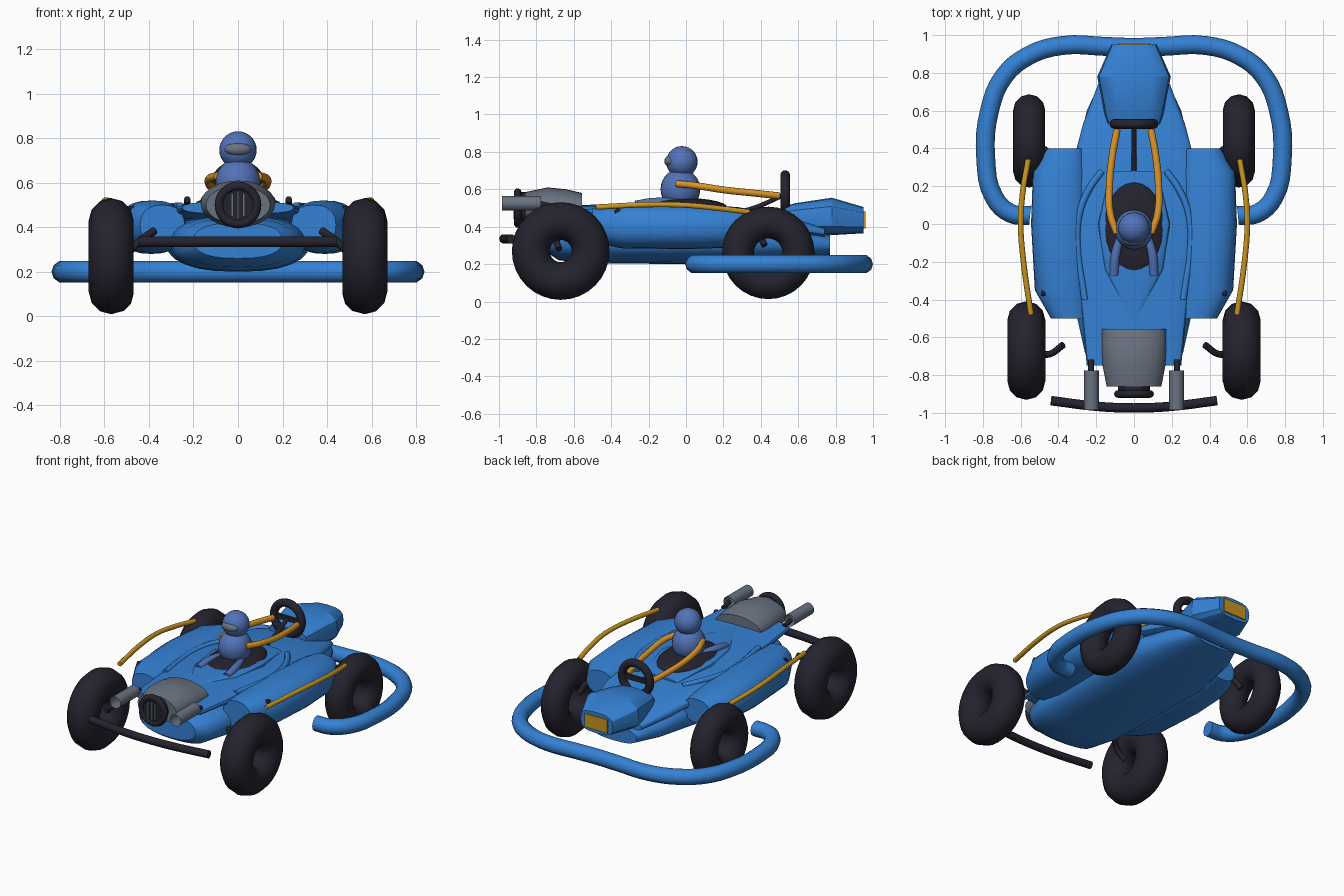
import bpy, bmesh, math
from mathutils import Vector

if "Cube" in bpy.data.objects:
    bpy.data.objects.remove(bpy.data.objects["Cube"])


def material(name, r, g, b):
    m = bpy.data.materials.new(name)
    m.diffuse_color = (r, g, b, 1)
    m.use_nodes = True
    m.node_tree.nodes["Principled BSDF"].inputs["Base Color"].default_value = m.diffuse_color
    return m


BLUE = material("body_blue", .035, .22, .66)
SUIT = material("suit_blue", .085, .17, .48)
BLACK = material("rubber_black", .018, .017, .028)
GREY = material("metal_grey", .14, .17, .22)
GOLD = material("rail_gold", .58, .30, .015)
ORANGE = material("sleeve_orange", .70, .30, .022)


def finish(obj, name, mat, angle=40):
    obj.name = name
    obj.data.materials.clear()
    obj.data.materials.append(mat)
    bpy.ops.object.select_all(action='DESELECT')
    obj.select_set(True)
    bpy.context.view_layer.objects.active = obj
    bpy.ops.object.shade_smooth_by_angle(angle=math.radians(angle))
    return obj


def mesh_from(bm, name, mat, angle=40):
    bmesh.ops.recalc_face_normals(bm, faces=bm.faces)
    me = bpy.data.meshes.new(name)
    bm.to_mesh(me)
    bm.free()
    obj = bpy.data.objects.new(name, me)
    bpy.context.collection.objects.link(obj)
    return finish(obj, name, mat, angle)


def loft(name, mat, sections, power=1.0, n=24, side=1, angle=40):
    """Sections along y: (y, centre x, half width, bottom z, top z)."""
    bm = bmesh.new()
    rings = []
    for y, cx, hw, zb, zt in sections:
        ring = []
        for i in range(n):
            a = 2 * math.pi * i / n
            c, s = math.cos(a), math.sin(a)
            x = math.copysign(abs(c) ** power, c) * hw
            z = (zb + zt) / 2 + math.copysign(abs(s) ** power, s) * (zt - zb) / 2
            ring.append(bm.verts.new((side * (cx + x), y, z)))
        rings.append(ring)
    for a, b in zip(rings, rings[1:]):
        for i in range(n):
            j = (i + 1) % n
            bm.faces.new((a[i], a[j], b[j], b[i]))
    bm.faces.new(rings[0])
    bm.faces.new(rings[-1])
    return mesh_from(bm, name, mat, angle)


def tube(name, mat, points, r, side=1, smooth=True):
    cu = bpy.data.curves.new(name, 'CURVE')
    cu.dimensions = '3D'
    cu.bevel_depth = r
    cu.bevel_resolution = 3
    cu.use_fill_caps = True
    cu.resolution_u = 4
    if smooth:
        sp = cu.splines.new('BEZIER')
        sp.bezier_points.add(len(points) - 1)
        for bp, p in zip(sp.bezier_points, points):
            bp.co = (side * p[0], p[1], p[2])
            bp.handle_left_type = bp.handle_right_type = 'AUTO'
    else:
        sp = cu.splines.new('POLY')
        sp.points.add(len(points) - 1)
        for sp_p, p in zip(sp.points, points):
            sp_p.co = (side * p[0], p[1], p[2], 1)
    obj = bpy.data.objects.new(name, cu)
    bpy.context.collection.objects.link(obj)
    bpy.ops.object.select_all(action='DESELECT')
    obj.select_set(True)
    bpy.context.view_layer.objects.active = obj
    bpy.ops.object.convert(target='MESH')
    return finish(bpy.context.view_layer.objects.active, name, mat, 50)


def ball(name, mat, loc, scale):
    bpy.ops.mesh.primitive_uv_sphere_add(segments=24, ring_count=14, location=loc)
    obj = bpy.context.object
    obj.scale = scale
    return finish(obj, name, mat, 60)


def ring(name, mat, loc, major, minor, rot, minor_n=12):
    bpy.ops.mesh.primitive_torus_add(location=loc, rotation=rot, major_radius=major,
                                     minor_radius=minor, major_segments=32,
                                     minor_segments=minor_n)
    return finish(bpy.context.object, name, mat, 60)


def cylinder(name, mat, loc, r, length, fill='NGON'):
    bpy.ops.mesh.primitive_cylinder_add(vertices=24, radius=r, depth=length, location=loc,
                                        rotation=(math.pi / 2, 0, 0), end_fill_type=fill)
    return finish(bpy.context.object, name, mat)


def box(name, mat, loc, size):
    bpy.ops.mesh.primitive_cube_add(size=1, location=loc)
    obj = bpy.context.object
    obj.scale = size
    return finish(obj, name, mat)


UPRIGHT = (math.pi / 2, 0, 0)
SIDEWAYS = (0, math.pi / 2, 0)

# Lower hull and upper deck
loft("lower_hull", BLUE, [(-.74, 0, .2, .26, .42), (-.68, 0, .26, .22, .44),
                          (-.5, 0, .30, .205, .45), (0, 0, .31, .20, .46),
                          (.3, 0, .32, .205, .45), (.6, 0, .25, .23, .40),
                          (.77, 0, .17, .25, .355)], .8)
loft("upper_deck", BLUE, [(-.75, 0, .25, .46, .515), (-.35, 0, .29, .43, .515),
                          (-.08, 0, .335, .42, .51), (.1, 0, .335, .42, .50),
                          (.3, 0, .33, .40, .48), (.53, 0, .27, .36, .46),
                          (.74, 0, .19, .34, .40)], .7)
loft("cockpit_surround", BLUE, [(-.52, 0, .01, .49, .517), (-.24, 0, .155, .48, .53),
                                (0, 0, .19, .48, .53), (.28, 0, .13, .45, .495)], .7)

# Tail cowl with plate
loft("tail_cowl", BLUE, [(.53, 0, .14, .38, .51), (.58, 0, .155, .365, .525),
                         (.78, 0, .195, .355, .555), (.95, 0, .12, .365, .505)],
     .65, 16, angle=25)
box("tail_plate", GOLD, (0, .954, .435), (.17, .009, .09))

# Perimeter bumper
half = [(.55, .045, .2), (.65, .055, .2), (.74, .14, .2), (.785, .35, .2), (.765, .6, .2),
        (.69, .78, .2), (.56, .89, .2), (.38, .945, .2), (.15, .94, .2)]
tube("perimeter_bumper", BLUE,
     half + [(0, .935, .2)] + [(-x, y, z) for x, y, z in reversed(half)], .05)

# Paired parts
for s, tag in ((-1, "left"), (1, "right")):
    loft("side_pod_" + tag, BLUE, [(-.5, .34, .10, .32, .50), (-.35, .38, .145, .285, .52),
                                   (0, .39, .155, .28, .52), (.28, .39, .145, .29, .505),
                                   (.40, .36, .10, .32, .48)], .85, side=s)
    ring("front_wheel_" + tag, BLACK, (s * .57, -.67, .27), .16, .101, SIDEWAYS)
    ring("rear_wheel_" + tag, BLACK, (s * .555, .44, .26), .162, .085, SIDEWAYS)
    tube("front_stub_" + tag, BLACK, [(.50, -.68, .28), (.45, -.69, .33), (.375, -.64, .385)],
         .018, s)
    tube("rear_stub_" + tag, BLACK, [(.50, .42, .30), (.46, .385, .37), (.38, .36, .40)],
         .018, s)
    tube("pod_stub_" + tag, BLACK, [(.49, -.365, .48), (.39, -.365, .48)], .017, s, False)
    tube("side_rail_" + tag, GOLD, [(.545, -.48, .505), (.585, -.2, .518), (.6, 0, .515),
                                    (.59, .16, .50), (.56, .34, .478)], .015, s)
    tube("cockpit_fairing_" + tag, BLUE, [(.17, .28, .475), (.24, .18, .488), (.29, .05, .49),
                                          (.30, -.1, .49), (.26, -.4, .495)], .018, s)
    tube("arm_" + tag, ORANGE, [(.09, -.05, .63), (.125, .05, .62), (.13, .2, .597),
                                (.115, .36, .58), (.09, .5, .565)], .019, s)
    tube("leg_" + tag, SUIT, [(.07, -.06, .53), (.10, -.18, .53), (.105, -.27, .515)], .025, s)
    cylinder("exhaust_" + tag, GREY, (s * .225, -.88, .525), .039, .21, 'NOTHING')
    tube("exhaust_feed_" + tag, BLACK, [(.228, -.79, .525), (.228, -.72, .51)], .015, s, False)

# Engine cowl, grille and front bar
loft("engine_cowl", GREY, [(-.86, 0, .145, .415, .585), (-.74, 0, .168, .40, .61),
                           (-.64, 0, .172, .41, .60), (-.555, 0, .17, .43, .58)])
ring("grille_ring", BLACK, (0, -.90, .5), .085, .02, UPRIGHT)
cylinder("grille_back", BLACK, (0, -.885, .5), .085, .05)
for i in (-1, 0, 1):
    box("grille_bar", GREY, (i * .025, -.915, .5), (.011, .012, .12 - abs(i) * .015))
tube("front_bar", BLACK, [(-.44, -.935, .335), (-.2, -.965, .335), (0, -.974, .335),
                          (.2, -.965, .335), (.44, -.935, .335)], .025)

# Driver, seat and steering
ball("seat", BLACK, (0, -.03, .505), (.165, .25, .05))
ball("driver_body", SUIT, (0, -.03, .60), (.102, .106, .11))
ball("driver_head", SUIT, (0, -.022, .747), (.084, .084, .084))
ball("visor", GREY, (0, -.082, .75), (.06, .034, .031))
ring("steering_wheel", BLACK, (0, .53, .573), .103, .026, UPRIGHT)
box("steering_spoke", BLACK, (0, .53, .573), (.20, .02, .03))
tube("steering_column", BLACK, [(0, .53, .573), (0, .33, .49), (0, .18, .47)], .013)
